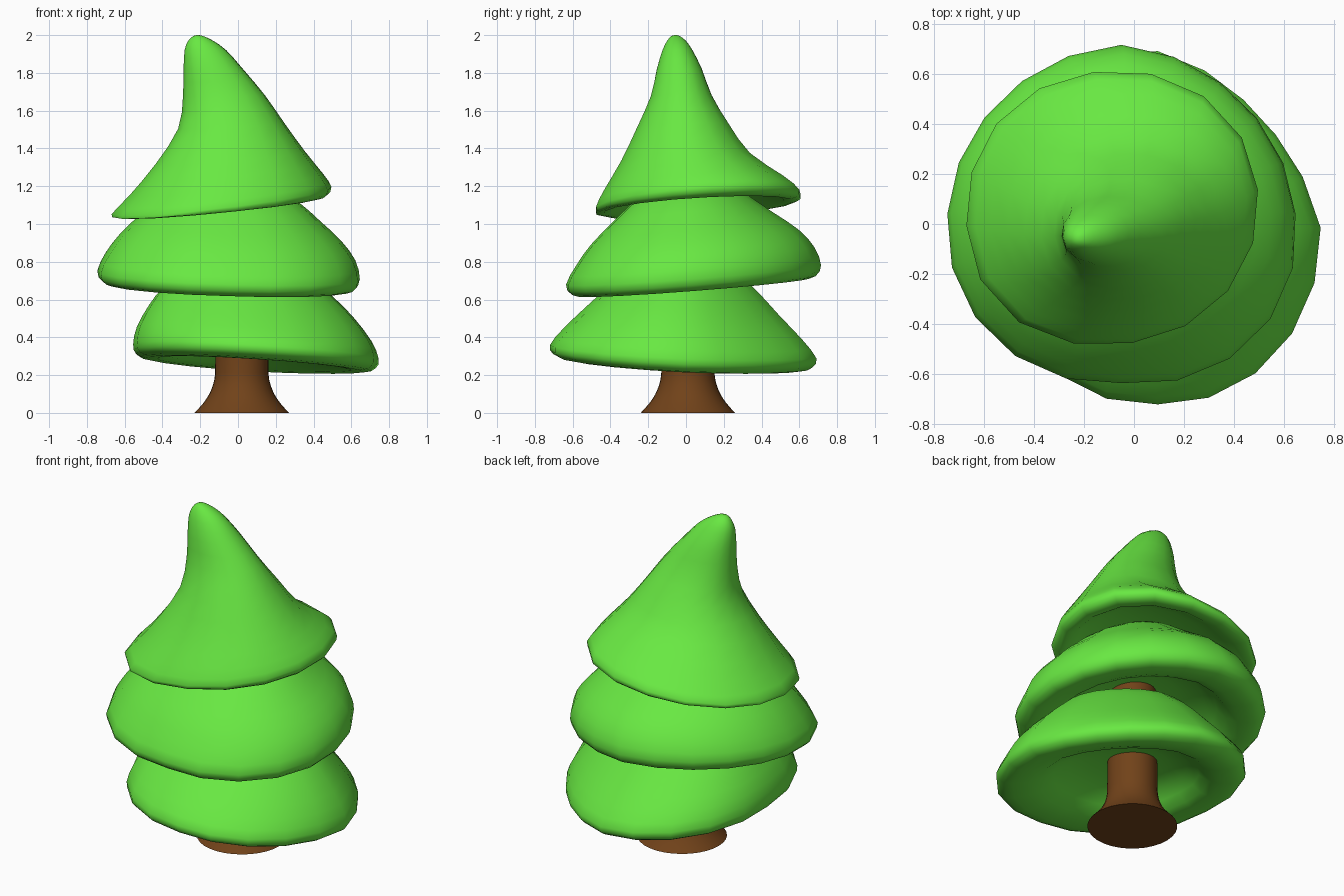
import bpy, bmesh, math

if "Cube" in bpy.data.objects:
    bpy.data.objects.remove(bpy.data.objects["Cube"])


def material(name, color):
    m = bpy.data.materials.new(name)
    m.diffuse_color = (*color, 1)
    m.use_nodes = True
    m.node_tree.nodes["Principled BSDF"].inputs["Base Color"].default_value = m.diffuse_color
    return m


def refine(rings):
    """Insert a smooth in-between ring between each pair of rings."""
    out = []
    for i in range(len(rings) - 1):
        p0, p1, p2, p3 = (rings[min(max(i + k, 0), len(rings) - 1)] for k in (-1, 0, 1, 2))
        out.append(p1)
        out.append([(9 * (b + c) - a - d) / 16 for a, b, c, d in zip(p0, p1, p2, p3)])
    return out + [rings[-1]]


def loft(name, rings, sides, mat, slope=(0, 0), turn=0.0, bulge=(0, 0, 0, 0), angle=70):
    """Skin a stack of tilted elliptical rings (cx, cy, z, rx, ry, tilt amount), capped at
    both ends. bulge swells or flattens the outline in each of the four quadrants."""
    rings = refine([tuple(r) if len(r) == 6 else (*r, 1.0) for r in rings])
    bm = bmesh.new()
    loops = []
    for cx, cy, z, rx, ry, k in rings:
        loop = []
        for i in range(sides):
            a = (turn + 2 * math.pi * i / sides) % (2 * math.pi)
            s = 1 + bulge[int(a // (math.pi / 2)) % 4] * abs(math.sin(2 * a))
            dx, dy = s * rx * math.cos(a), s * ry * math.sin(a)
            loop.append(bm.verts.new((cx + dx, cy + dy, z + k * (slope[0] * dx + slope[1] * dy))))
        loops.append(loop)
    for lo, hi in zip(loops, loops[1:]):
        for i in range(sides):
            j = (i + 1) % sides
            bm.faces.new((lo[i], lo[j], hi[j], hi[i]))
    bm.faces.new(loops[0][::-1])
    bm.faces.new(loops[-1])
    bmesh.ops.recalc_face_normals(bm, faces=bm.faces)
    mesh = bpy.data.meshes.new(name)
    bm.to_mesh(mesh)
    bm.free()
    mesh.materials.append(mat)
    ob = bpy.data.objects.new(name, mesh)
    bpy.context.collection.objects.link(ob)
    bpy.ops.object.select_all(action='DESELECT')
    ob.select_set(True)
    bpy.context.view_layer.objects.active = ob
    bpy.ops.object.shade_smooth_by_angle(angle=math.radians(angle))
    return ob


green = material("foliage_green", (0.14, 0.81, 0.055))
brown = material("bark_brown", (0.165, 0.055, 0.01))

# Trunk: flared foot, running up inside the foliage
trunk = [(0, .25), (.05, .205), (.1, .172), (.15, .152), (.2, .142), (.3, .14), (.95, .13)]
loft("trunk", [(.02, .01, z, r, r) for z, r in trunk], 32, brown)

# Lower foliage: hollow underside, rounded rim, then up to the hidden top
loft("lower_foliage", [
    (.03, 0, .41, .12, .12),
    (.05, 0, .37, .32, .32),
    (.08, 0, .275, .45, .47),
    (.095, -.01, .252, .57, .61, 1.1),
    (.095, -.015, .275, .635, .685),
    (.095, -.015, .325, .65, .705),
    (.085, -.015, .42, .62, .63),
    (.07, -.015, .54, .54, .51),
    (.055, -.01, .64, .45, .41),
    (.05, -.01, .74, .33, .30),
    (.04, 0, .78, .22, .20),
], 20, green, (-.06, -.05), 0, (-.11, .05, .03, .02))

# Middle foliage
loft("middle_foliage", [
    (0, 0, .85, .12, .12),
    (-.03, .02, .80, .36, .36),
    (-.05, .03, .70, .48, .46),
    (-.05, .04, .665, .59, .57),
    (-.05, .04, .675, .665, .645),
    (-.05, .04, .73, .695, .675),
    (-.04, .05, .83, .66, .63),
    (-.04, .045, .93, .585, .55),
    (-.045, .03, 1.03, .48, .43),
    (-.05, .02, 1.12, .38, .32),
    (-.05, .02, 1.20, .25, .22),
], 20, green, (-.03, .075), 0, (-.04, -.03, .04, .06))

# Top foliage: thin flared rim rising to a bent tip
loft("top_foliage", [
    (-.05, .04, 1.22, .10, .10),
    (-.07, .05, 1.17, .36, .33),
    (-.085, .06, 1.10, .49, .46, .8),
    (-.085, .065, 1.093, .555, .525, .85),
    (-.085, .065, 1.125, .58, .545),
    (-.06, .045, 1.21, .51, .48, .9),
    (-.04, 0, 1.35, .395, .345, .7),
    (-.035, -.015, 1.52, .28, .245, .45),
    (-.075, -.025, 1.68, .215, .162, .2),
    (-.13, -.035, 1.82, .157, .12, 0),
    (-.172, -.045, 1.92, .11, .08, 0),
    (-.197, -.05, 1.97, .066, .05, 0),
    (-.21, -.055, 1.994, .028, .024, 0),
    (-.213, -.055, 2.0, .006, .006, 0),
], 16, green, (.115, .075), math.radians(7.5), (.03, .01, .06, 0))
